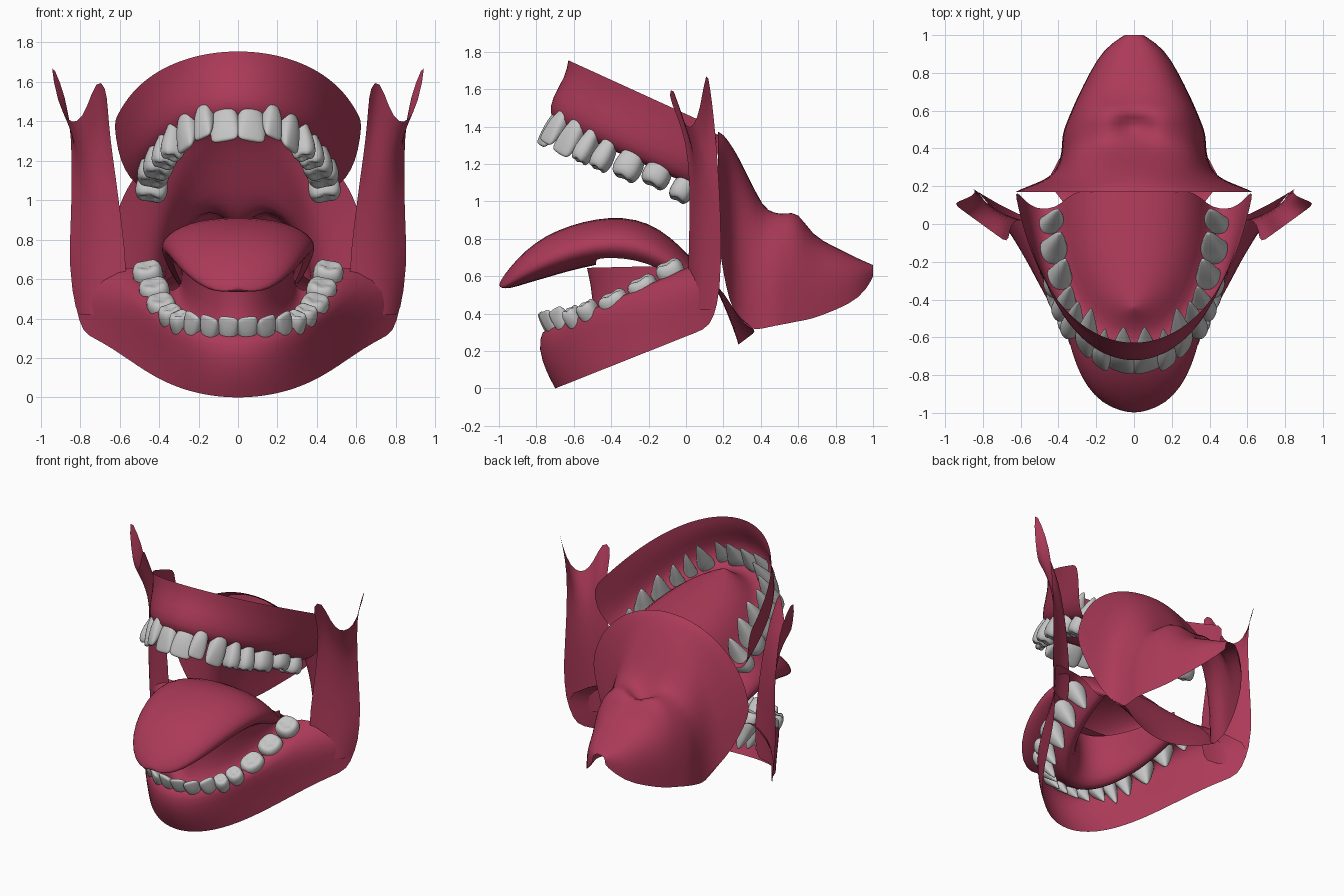
import bpy, bmesh, math
from mathutils import Vector

if "Cube" in bpy.data.objects:
    bpy.data.objects.remove(bpy.data.objects["Cube"])


def material(name, rgb):
    m = bpy.data.materials.new(name)
    m.diffuse_color = (*rgb, 1)
    m.use_nodes = True
    m.node_tree.nodes["Principled BSDF"].inputs["Base Color"].default_value = m.diffuse_color
    return m


GUM = material("gum_red", (0.41, 0.042, 0.098))
TOOTH = material("tooth_grey", (0.56, 0.56, 0.56))


def loft(name, rings, mat, closed=False, caps=(None, None), levels=1, cut=None):
    """Skin equal-length rings; caps are end points, cut picks faces to open."""
    bm = bmesh.new()
    rows = [[bm.verts.new(p) for p in r] for r in rings]
    n = len(rows[0])
    for a, b in zip(rows, rows[1:]):
        for i in range(n if closed else n - 1):
            j = (i + 1) % n
            bm.faces.new((a[i], a[j], b[j], b[i]))
    for cap, row in zip(caps, (rows[0], rows[-1])):
        if cap is not None:
            c = bm.verts.new(cap)
            for i in range(n):
                bm.faces.new((c, row[i], row[(i + 1) % n]))
    bmesh.ops.remove_doubles(bm, verts=bm.verts, dist=0.0005)
    bmesh.ops.recalc_face_normals(bm, faces=bm.faces)
    if cut:
        gone = [f for f in bm.faces if cut(f.calc_center_median(), f.normal)]
        bmesh.ops.delete(bm, geom=gone, context='FACES')
    me = bpy.data.meshes.new(name)
    bm.to_mesh(me)
    bm.free()
    me.materials.append(mat)
    for f in me.polygons:
        f.use_smooth = True
    ob = bpy.data.objects.new(name, me)
    bpy.context.collection.objects.link(ob)
    mod = ob.modifiers.new("smooth", 'SUBSURF')
    mod.levels = mod.render_levels = levels
    return ob


def arch(yf, yb, w, flare, zf, zb, n=16):
    """Horseshoe curve: half ellipse whose ends flare out, sloping in z."""
    pts = []
    for i in range(-n, n + 1):
        t = i / n
        a = t * math.pi / 2
        k = 1 - math.cos(a)
        pts.append((w * math.sin(a) + flare * t ** 5,
                    yf + (yb - yf) * k, zf + (zb - zf) * k))
    return pts


def power(v, e):
    return math.copysign(abs(v) ** e, v)


# Upper gum: outer rim, gum line, ridge and palate in one sheet
loft("upper_gum", [arch(*r) for r in (
    (-.63, .17, .58, .05, 1.755, 1.39),
    (-.645, .16, .56, .05, 1.67, 1.25),
    (-.715, .12, .545, .03, 1.56, 1.15),
    (-.735, .08, .52, .00, 1.47, 1.08),
    (-.68, .08, .45, .00, 1.39, 1.05),
    (-.60, .10, .39, .00, 1.37, 1.09),
    (-.52, .17, .33, .00, 1.41, 1.24),
    (-.46, .19, .18, .00, 1.46, 1.34),
    (-.43, .20, .00, .00, 1.47, 1.36))], GUM)

# Lower jaw: chin rim, outer wall, ridge, mouth floor, hollow root of the tongue
loft("lower_jaw", [arch(*r) for r in (
    (-.70, .13, .56, .23, .00, .33),
    (-.75, .17, .55, .27, .09, .45),
    (-.79, .18, .545, .30, .21, .58),
    (-.775, .03, .54, .05, .31, .66),
    (-.72, .03, .47, .02, .33, .66),
    (-.66, .03, .42, .00, .30, .62),
    (-.58, .06, .36, .00, .24, .53),
    (-.51, .08, .30, .00, .30, .55),
    (-.49, .08, .28, .00, .46, .60),
    (-.53, .08, .29, .00, .645, .66))], GUM)

# Jaw branches: height fraction, front edge x y, back edge x y
EDGES = ((0, .58, .02, .82, .17), (.18, .56, .01, .86, .19), (.4, .59, .02, .845, .185),
         (.6, .62, .02, .84, .17), (.78, .65, .0, .855, .15), (.9, .66, -.05, .90, .13),
         (1, .67, -.10, .96, .11))
TOPS = (1.58, 1.62, 1.46, 1.39, 1.40, 1.48, 1.73)
for side, label in ((-1, "left"), (1, "right")):
    rings = []
    for v, fx, fy, bx, by in EDGES:
        row = []
        for i, top in enumerate(TOPS):
            u = i / 6
            bow = .035 * math.sin(math.pi * u) * (1 - v)
            row.append((side * (fx + (bx - fx) * u + bow),
                        fy + (by - fy) * u - bow, .42 + (top - .42) * v))
        rings.append(row)
    loft("jaw_branch_" + label, rings, GUM)

# Throat tube, open below: y, top z, half width, bottom z
rings = []
for y, top, w, bot in ((.17, 1.375, .63, .80), (.20, 1.36, .56, .62), (.23, 1.32, .48, .47),
                       (.27, 1.26, .42, .39), (.34, 1.12, .39, .31), (.41, .98, .38, .32),
                       (.47, .96, .38, .335), (.53, .96, .36, .345), (.60, .97, .33, .36),
                       (.67, .82, .30, .37), (.80, .755, .235, .42), (.93, .69, .16, .48),
                       (1.0, .66, .05, .59)):
    e = min(max((y - .17) / .2, 0), 1)
    ring = []
    for i in range(25):
        a = math.pi * i / 24
        x = w * power(math.cos(a), 1 - .25 * e)
        z = bot + (top - bot) * power(max(math.sin(a), 0), 1 - .35 * e)
        d = math.hypot(x / .08, (y - .52) / .06)
        z -= .14 * math.exp(-d * d) * (math.sin(a) > .8)  # uvula dimple
        ring.append((x, y, z))
    rings.append(ring)
loft("throat", rings, GUM)

# Front wall of the throat: half width, centre y z, side y z
rings = []
for w, cy, cz, sy, sz in ((.33, .07, .66, .06, .62), (.42, .15, .56, .17, .56),
                          (.46, .20, .45, .24, .45), (.42, .25, .33, .29, .37),
                          (.385, .28, .235, .38, .31)):
    ring = []
    for i in range(-8, 9):
        k = (i / 8) ** 2
        ring.append((w * i / 8, cy + (sy - cy) * k, cz + (sz - cz) * k))
    rings.append(ring)
loft("throat_front_wall", rings, GUM)

# Tongue blade, open below where its root joins: y, top, bottom, half width
rings = []
for y, top, bot, w in ((-.99, .58, .54, .07), (-.95, .64, .53, .17), (-.86, .74, .56, .255),
                       (-.75, .82, .59, .31), (-.62, .875, .63, .35), (-.48, .91, .66, .38),
                       (-.34, .92, .66, .395), (-.2, .89, .63, .39), (-.08, .81, .57, .36),
                       (.02, .71, .55, .33), (.09, .62, .53, .29)):
    ring = []
    for i in range(20):
        a = math.tau * i / 20
        c = math.cos(a)
        ring.append((w * power(c, .85), y,
                     (top + bot) / 2 + (top - bot) / 2 * math.sin(a) - .02 * c * c))
    rings.append(ring)
loft("tongue", rings, GUM, True, ((0, -1.0, .555), None),
     cut=lambda c, n: n.z < -.2 and c.y > -.5 and abs(c.x) < .29)

# Crown and root rings: distance from the biting edge, width, depth
FRONT = ((0, .80, .22), (.12, .95, .38), (.5, 1, .8), (.9, .84, 1),
         (1.15, .66, .8), (1.6, .42, .45), (2.0, .12, .12))
BACK = ((.02, .62, .62), (.12, .9, .9), (.45, 1.03, 1.03), (.9, .86, .88),
        (1.15, .70, .72), (1.7, .48, .48), (2.2, .15, .15))


def tooth(name, x, y, z, w, d, h, kind, axis):
    out = Vector((x / .48 ** 2, (y - .05) / .84 ** 2, 0)).normalized()
    axis = (Vector(axis).normalized() - out * .15).normalized()
    out = (out - axis * out.dot(axis)).normalized()
    along = axis.cross(out)
    tip = Vector((x, y, z)) - out * d * .3
    rings = []
    for k, (s, rw, rd) in enumerate(BACK if kind else FRONT):
        ring = []
        for i in range(12):
            a = math.tau * i / 12
            cusp = .09 * math.cos(4 * a) if kind and k == 0 else 0
            ring.append(tip + axis * h * (s + cusp)
                        + along * power(math.cos(a), .75) * rw * w * .54
                        + out * power(math.sin(a), .75) * rd * d * .54)
        rings.append(ring)
    loft(name, rings, TOOTH, True,
         (tip + axis * h * (.22 if kind else -.02), tip + axis * h * (2.3 if kind else 2.1)))


# Teeth from middle to back: x, y, edge z, width, depth, crown height
UPPER = ((.078, -.80, 1.32, .15, .10, .18), (.198, -.77, 1.33, .11, .09, .16),
         (.295, -.69, 1.27, .125, .11, .19), (.37, -.59, 1.22, .10, .12, .15),
         (.415, -.49, 1.18, .11, .13, .14), (.455, -.35, 1.13, .15, .15, .15),
         (.485, -.19, 1.09, .15, .16, .14), (.495, -.05, 1.01, .12, .16, .13))
LOWER = ((.055, -.80, .39, .105, .08, .12), (.16, -.78, .395, .105, .08, .12),
         (.255, -.72, .41, .105, .10, .13), (.325, -.645, .42, .095, .11, .12),
         (.38, -.56, .45, .11, .12, .11), (.435, -.42, .50, .16, .14, .11),
         (.475, -.26, .58, .16, .15, .11), (.51, -.11, .67, .15, .15, .12))
for label, rows, lean in (("upper", UPPER, 1), ("lower", LOWER, -1)):
    for i, (x, y, z, w, d, h) in enumerate(rows):
        back = .55 if i < 3 else .42
        for side, tag in ((-1, "left"), (1, "right")):
            tooth(f"{label}_tooth_{tag}_{i + 1}", side * x, y, z, w, d, h,
                  i >= 3, (0, back, lean * .88))
